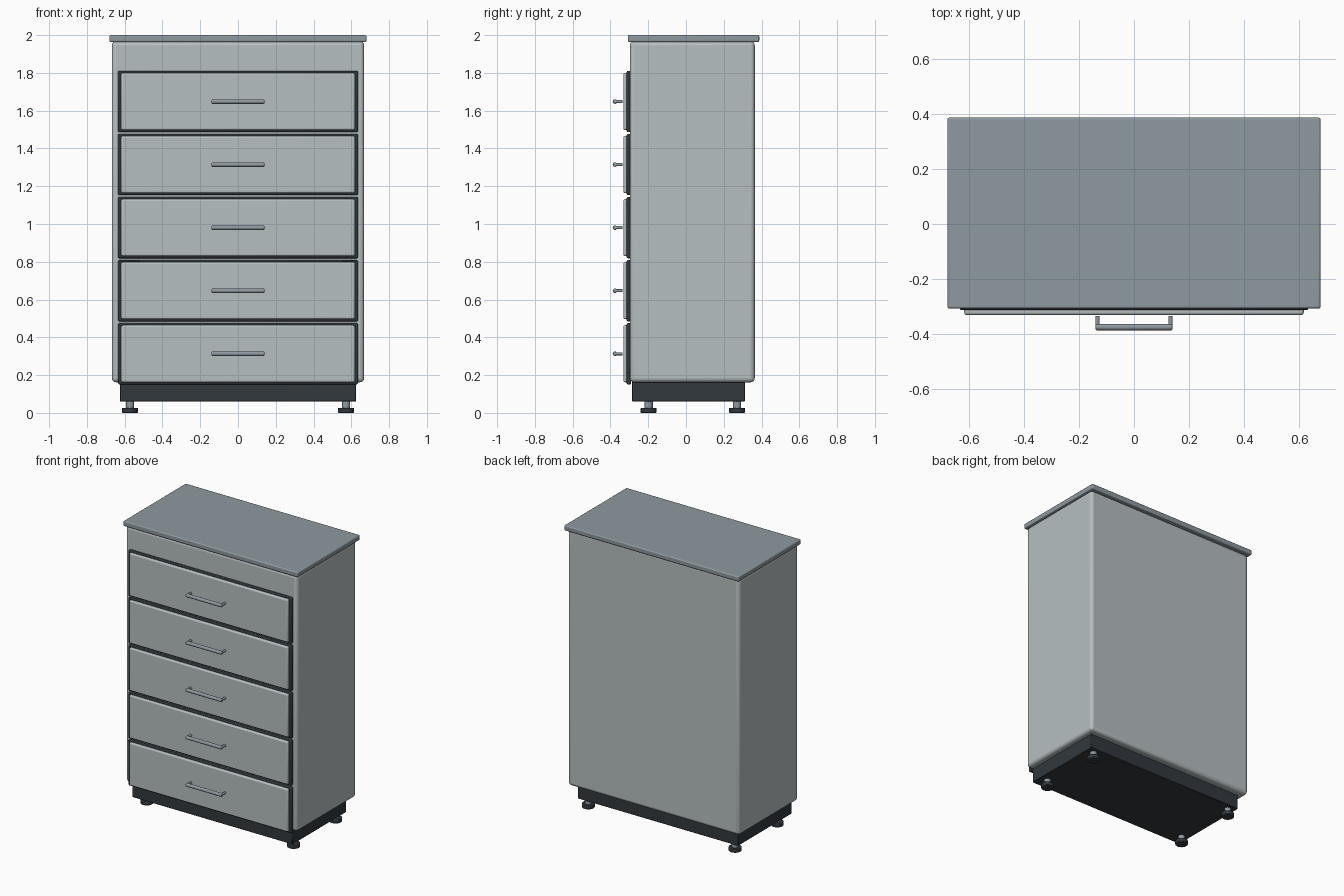
import bpy, math
from mathutils import Matrix

if "Cube" in bpy.data.objects:
    bpy.data.objects.remove(bpy.data.objects["Cube"])


def mat(name, rgb):
    m = bpy.data.materials.new(name)
    m.diffuse_color = (*rgb, 1)
    m.use_nodes = True
    m.node_tree.nodes["Principled BSDF"].inputs["Base Color"].default_value = m.diffuse_color
    return m


GREY = mat("pale grey paint", (0.47, 0.52, 0.53))
STEEL = mat("blue grey steel", (0.27, 0.32, 0.35))
DARK = mat("charcoal", (0.032, 0.040, 0.047))


def finish(o, name, m, bevel, segs):
    o.name = name
    o.data.materials.append(m)
    if bevel:
        b = o.modifiers.new("bevel", 'BEVEL')
        b.width, b.segments, b.limit_method = bevel, segs, 'ANGLE'
    bpy.ops.object.shade_smooth_by_angle(angle=math.radians(40))
    return o


def box(name, lo, hi, m, bevel=0.0, segs=3):
    bpy.ops.mesh.primitive_cube_add(size=1)
    o = bpy.context.object
    size = [b - a for a, b in zip(lo, hi)]
    mid = [(a + b) / 2 for a, b in zip(lo, hi)]
    o.data.transform(Matrix.Translation(mid) @ Matrix.Diagonal((*size, 1)))
    return finish(o, name, m, bevel, segs)


def rod(name, centre, r, length, m, axis='Z', bevel=0.0):
    bpy.ops.mesh.primitive_cylinder_add(vertices=24, radius=r, depth=length)
    o = bpy.context.object
    rot = {'X': Matrix.Rotation(math.pi / 2, 4, 'Y'),
           'Y': Matrix.Rotation(math.pi / 2, 4, 'X'),
           'Z': Matrix.Identity(4)}[axis]
    o.data.transform(Matrix.Translation(centre) @ rot)
    return finish(o, name, m, bevel, 2)


# carcass, worktop and plinth
box("cabinet_body", (-0.668, -0.297, 0.162), (0.668, 0.364, 1.968), GREY, 0.022, 4)
box("top_slab", (-0.68, -0.308, 1.964), (0.68, 0.388, 2.0), STEEL, 0.007)
box("plinth", (-0.625, -0.285, 0.06), (0.625, 0.312, 0.175), DARK, 0.003, 1)

# five drawers: dark surround, front panel, bar handle
for i in range(5):
    z = 0.313 + i * 0.3338
    n = i + 1
    box(f"drawer_surround_{n}", (-0.635, -0.314, z - 0.162), (0.635, -0.29, z + 0.162), DARK, 0.006, 2)
    box(f"drawer_front_{n}", (-0.619, -0.332, z - 0.151), (0.619, -0.305, z + 0.151), GREY, 0.009)
    rod(f"handle_bar_{n}", (0, -0.376, z), 0.012, 0.28, STEEL, 'X', 0.005)
    for s, side in ((-1, "left"), (1, "right")):
        rod(f"handle_post_{side}_{n}", (s * 0.133, -0.354, z), 0.008, 0.038, STEEL, 'Y')

# levelling feet
for sx, side in ((-1, "left"), (1, "right")):
    for y, end in ((-0.198, "front"), (0.27, "back")):
        x = sx * 0.572
        rod(f"foot_pad_{end}_{side}", (x, y, 0.0135), 0.042, 0.027, DARK, 'Z', 0.004)
        rod(f"foot_stem_{end}_{side}", (x, y, 0.045), 0.022, 0.05, STEEL)
